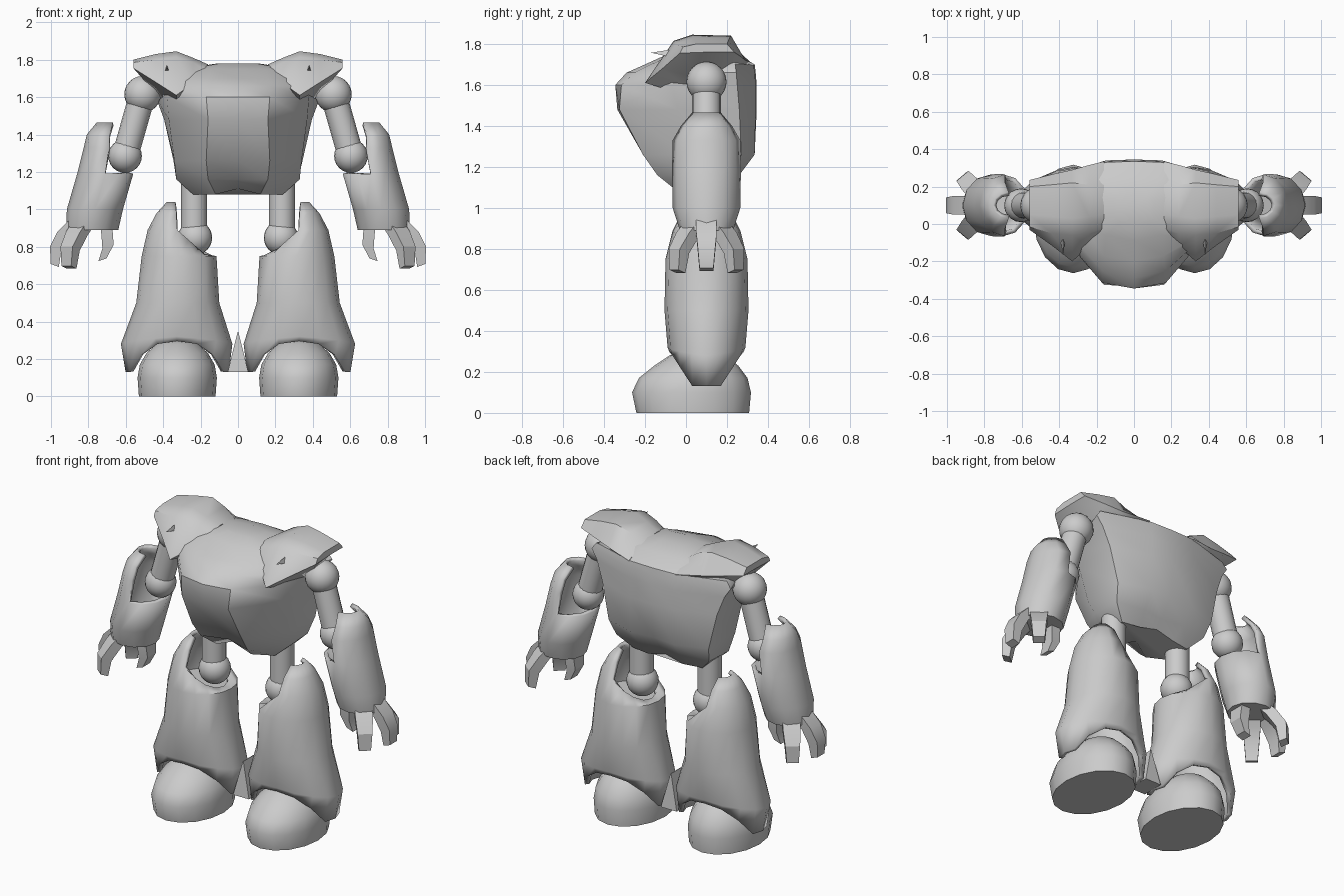
import bpy, bmesh, math
from mathutils import Vector

if "Cube" in bpy.data.objects:
    bpy.data.objects.remove(bpy.data.objects["Cube"])

GREY = bpy.data.materials.new("light_grey")
GREY.diffuse_color = (0.6, 0.6, 0.6, 1)
GREY.use_nodes = True
GREY.node_tree.nodes["Principled BSDF"].inputs["Base Color"].default_value = GREY.diffuse_color


def finish(name, bm, angle=35, thick=0):
    """Turn a bmesh into a smooth-shaded object, with an optional wall thickness."""
    bmesh.ops.remove_doubles(bm, verts=bm.verts, dist=0.0005)
    bmesh.ops.recalc_face_normals(bm, faces=bm.faces)
    me = bpy.data.meshes.new(name)
    bm.to_mesh(me)
    bm.free()
    ob = bpy.data.objects.new(name, me)
    bpy.context.collection.objects.link(ob)
    me.materials.append(GREY)
    bpy.ops.object.select_all(action='DESELECT')
    ob.select_set(True)
    bpy.context.view_layer.objects.active = ob
    bpy.ops.object.shade_smooth_by_angle(angle=math.radians(angle))
    if thick:
        m = ob.modifiers.new("wall", 'SOLIDIFY')
        m.thickness = thick
        m.offset = -1
    return ob


def loft(rings, cap_start=True, cap_end=True, closed=True):
    """Bridge rings with equal point counts; caps are fans around their middle."""
    bm = bmesh.new()
    vs = [[bm.verts.new(p) for p in r] for r in rings]
    n = len(vs[0])
    for a, b in zip(vs, vs[1:]):
        for i in range(n if closed else n - 1):
            bm.faces.new((a[i], a[(i + 1) % n], b[(i + 1) % n], b[i]))
    for ring, on in ((vs[0], cap_start), (vs[-1], cap_end)):
        if on:
            bm.faces.new(ring)
    return bm


def ellipse(cx, cy, z, rx, ry, n=16):
    return [Vector((cx + rx * math.cos(2 * math.pi * i / n),
                    cy + ry * math.sin(2 * math.pi * i / n), z)) for i in range(n)]


def ball(name, c, r):
    bm = bmesh.new()
    bmesh.ops.create_uvsphere(bm, u_segments=20, v_segments=12, radius=r)
    bmesh.ops.translate(bm, verts=bm.verts, vec=c)
    finish(name, bm)


def rod(name, a, b, r):
    a, b = Vector(a), Vector(b)
    q = (b - a).to_track_quat('Z', 'Y')
    rings = [[p + q @ v for v in ellipse(0, 0, 0, r, r)] for p in (a, b)]
    finish(name, loft(rings))


# Torso: horizontal half sections from back centre to front centre, mirrored in x
sections = [
    (1.08, [(0, .20), (.12, .20), (.24, .18), (.24, .02), (.12, -.04), (0, .02)]),
    (1.16, [(0, .24), (.14, .26), (.32, .23), (.33, .05), (.16, -.14), (0, -.09)]),
    (1.26, [(0, .32), (.15, .335), (.345, .27), (.34, .0), (.17, -.21), (0, -.17)]),
    (1.48, [(0, .345), (.15, .34), (.395, .26), (.37, -.04), (.16, -.325), (0, -.335)]),
    (1.60, [(0, .345), (.15, .34), (.44, .25), (.38, -.07), (.17, -.315), (0, -.345)]),
    (1.66, [(0, .34), (.15, .335), (.48, .245), (.36, -.08), (.17, -.25), (0, -.29)]),
    (1.70, [(0, .335), (.15, .33), (.45, .24), (.33, -.07), (.16, -.17), (0, -.20)]),
    (1.75, [(0, .25), (.14, .24), (.30, .19), (.26, -.03), (.15, -.06), (0, -.09)]),
    (1.78, [(0, .15), (.07, .14), (.11, .12), (.10, .03), (.07, .01), (0, .0)]),
]
rings = []
for z, half in sections:
    pts = half + [(-x, y) for x, y in half[-2:0:-1]]
    # the hem rises in the middle between the legs
    rings.append([(x, y, z + (.03 if x == 0 and z < 1.1 else 0)) for x, y in pts])
finish("torso", loft(rings), 40)

# Shoulder cap: y-z sections at steps along x, ending in a point under the cap
cap = [
    (.16, [(-.045, 1.735), (-.02, 1.755), (.05, 1.775), (.20, 1.76), (.335, 1.70), (.1, 1.62)]),
    (.24, [(-.12, 1.675), (-.05, 1.785), (.04, 1.81), (.21, 1.81), (.315, 1.71), (.1, 1.56)]),
    (.33, [(-.20, 1.61), (-.06, 1.815), (.03, 1.845), (.22, 1.84), (.29, 1.72), (.1, 1.52)]),
    (.44, [(-.115, 1.68), (-.05, 1.80), (.04, 1.83), (.21, 1.825), (.265, 1.74), (.1, 1.62)]),
    (.56, [(-.03, 1.755), (-.015, 1.785), (.05, 1.80), (.20, 1.80), (.235, 1.76), (.1, 1.76)]),
]
wrist = Vector((.785, .1, 0))
for s, side in ((1, "left"), (-1, "right")):
    finish(side + "_shoulder_cap",
           loft([[(s * x, y, z) for y, z in sec] for x, sec in cap]), 40)

    # small spike on the cap front
    base = [(s * .365, -.07, 1.735), (s * .395, -.07, 1.735), (s * .38, -.06, 1.775)]
    tip = [(s * .38, -.17, 1.757)] * 3
    finish(side + "_spike", loft([base, tip], cap_end=False), 10)

    # Upper arm
    ball(side + "_shoulder_ball", (s * .51, .1, 1.615), .098)
    rod(side + "_upper_arm", (s * .51, .1, 1.615), (s * .604, .1, 1.285), .07)
    ball(side + "_elbow_ball", (s * .604, .1, 1.285), .09)

    # Forearm: tube whose upper part is open on the inner side
    rows = [(.89, .78, .14, .13), (1.0, .765, .15, .165), (1.19, .71, .15, .168),
            (1.33, .69, .135, .165), (1.40, .69, .118, .125), (1.465, .67, .085, .07)]
    bm = loft([ellipse(s * cx, .1, z, rx, ry, 12) for z, cx, rx, ry in rows], cap_end=False)
    bmesh.ops.delete(bm, geom=[f for f in bm.faces if f.calc_center_median().z > 1.2
                               and abs(f.calc_center_median().x) < .685], context='FACES')
    finish(side + "_forearm", bm, 40, .025)

    # Claws: bent tapered bars fanned around the wrist
    for k, (deg, path) in enumerate([
            (0, [(.09, .93), (.15, .87), (.19, .79), (.195, .70)]),
            (50, [(.06, .93), (.12, .87), (.175, .79), (.185, .69)]),
            (-50, [(.06, .93), (.12, .87), (.175, .79), (.185, .69)]),
            (180, [(.08, .92), (.085, .87), (.09, .80), (.06, .73)])]):
        a = math.radians(deg)
        out = Vector((s * math.cos(a), math.sin(a), 0))
        tan = Vector((-out.y, out.x, 0))
        c = Vector((s * wrist.x, wrist.y, 0))
        bars = []
        for (r, z), w, t in zip(path, (.05, .05, .042, .034), (.03, .03, .03, .022)):
            p = c + out * r + Vector((0, 0, z))
            d = out * t + Vector((0, 0, t * .35))
            bars.append([p + tan * w + d, p - tan * w + d, p - tan * w - d, p + tan * w - d])
        finish(f"{side}_claw_{k}", loft(bars), 30)

    # Hip and knee
    rod(side + "_thigh", (s * .235, .1, 1.22), (s * .235, .1, .85), .07)
    ball(side + "_knee_ball", (s * .23, .1, .848), .092)

    # Leg shell: flared hem with side flaps, tall outer half, low inner half
    rows = [(.13, .325, .276, .18), (.28, .328, .298, .19), (.5, .322, .222, .205),
            (.75, .315, .2, .2), (.89, .325, .158, .165), (.98, .33, .105, .12),
            (1.04, .335, .045, .06)]
    hem = (0, 0, .09, .15, .165)
    rings = []
    for j, (z, cx, rx, ry) in enumerate(rows):
        ring = ellipse(s * cx, .1, z, rx, ry)
        for i, p in enumerate(ring):
            if j == 0:
                q = min(i % 8, 8 - i % 8)
                p.z += hem[q]
            if j == 1:
                q = min(i % 8, 8 - i % 8)
                p.z += (0, .01, .02, .03, .04)[q]
            if j == 4:
                p.z -= .88 * max(0, cx - s * p.x)
        rings.append(ring)
    bm = loft(rings, False, False)
    bmesh.ops.delete(bm, geom=[f for f in bm.faces if f.calc_center_median().z > .8
                               and sum(v.co.z > .95 for v in f.verts) >= 2
                               and s * f.calc_center_median().x < .325], context='FACES')
    finish(side + "_leg_shell", bm, 40, .025)
    finish(side + "_knee_seat", loft([ellipse(s * .315, .1, z, .185, .185) for z in (.72, .74)]))

    # Foot: rounded dome on a flat sole
    rows = [(0, .205, .275, .033), (.1, .212, .29, .027), (.17, .2, .265, .035),
            (.23, .165, .205, .05), (.28, .11, .14, .06), (.303, .05, .07, .06)]
    finish(side + "_foot", loft([ellipse(s * .325, cy, z, rx, ry) for z, rx, ry, cy in rows]), 50)

# Wedge between the legs
finish("centre_wedge", loft([[(-.055, .03, .13), (.055, .03, .13), (.055, .17, .13), (-.055, .17, .13)],
                             [(-.002, .05, .345), (.002, .05, .345), (.002, .15, .345),
                              (-.002, .15, .345)]]), 20)
